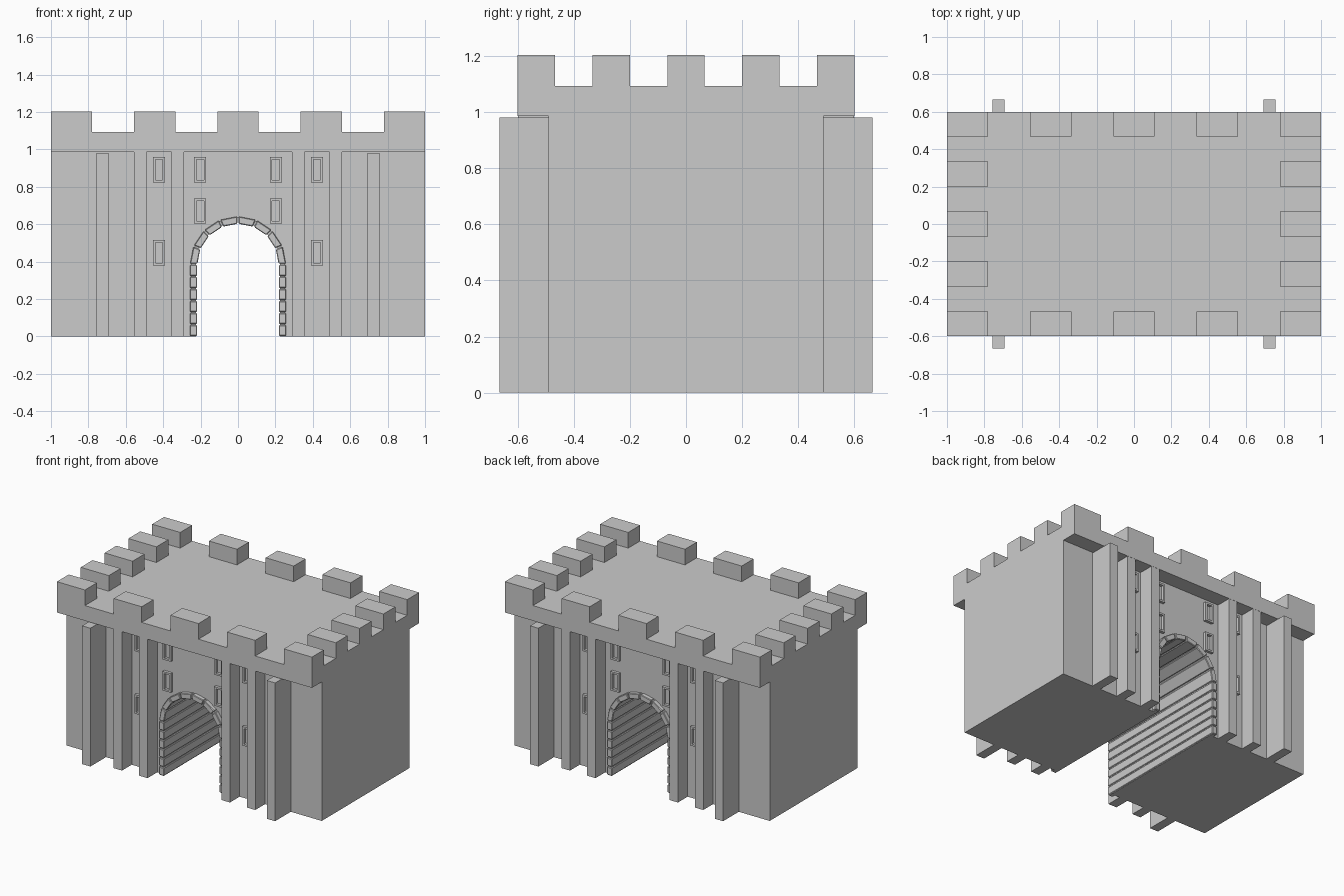
import bpy, bmesh
from math import sin, cos, pi
from mathutils import Vector

if "Cube" in bpy.data.objects:
    bpy.data.objects.remove(bpy.data.objects["Cube"])

WALL = 0.49      # half depth of the recessed wall
FRONT = 0.60     # half depth of the parapet
TOP = 0.985      # underside of the parapet
SPRING = 0.385   # height where the arch starts


def finish(name, bm):
    bmesh.ops.recalc_face_normals(bm, faces=bm.faces)
    mesh = bpy.data.meshes.new(name)
    bm.to_mesh(mesh)
    bm.free()
    obj = bpy.data.objects.new(name, mesh)
    bpy.context.collection.objects.link(obj)
    return obj


def add_box(bm, x0, x1, y0, y1, z0, z1):
    vs = bmesh.ops.create_cube(bm, size=1)["verts"]
    for v in vs:
        v.co = Vector(((x0 + x1) / 2 + v.co.x * (x1 - x0),
                       (y0 + y1) / 2 + v.co.y * (y1 - y0),
                       (z0 + z1) / 2 + v.co.z * (z1 - z0)))


def add_prism(bm, profile, y0, y1):
    face = bm.faces.new([bm.verts.new((x, y0, z)) for x, z in profile])
    ext = bmesh.ops.extrude_face_region(bm, geom=[face])["geom"]
    for v in ext:
        if isinstance(v, bmesh.types.BMVert):
            v.co.y = y1


def add_mirrored(bm, x0, x1, y0, y1, z0, z1):
    # same box in all four quadrants
    for sx in (-1, 1):
        for sy in (-1, 1):
            xs, ys = sorted((sx * x0, sx * x1)), sorted((sy * y0, sy * y1))
            add_box(bm, *xs, *ys, z0, z1)


def arch_line(r, legs=1):
    # right foot, up, round in eight segments, down to the left foot
    leg = [(r, SPRING * i / legs) for i in range(legs)]
    arc = [(r * cos(pi * i / 8), SPRING + r * sin(pi * i / 8)) for i in range(9)]
    return leg + arc + [(-x, z) for x, z in reversed(leg)]


# Main block with the arched passage
bm = bmesh.new()
add_prism(bm, [(-1, 0), (-1, TOP), (1, TOP), (1, 0)] + arch_line(0.228), -WALL, WALL)
finish("gatehouse_walls", bm)

# Arch stones running through the passage as long courses
bm = bmesh.new()
inner, outer = arch_line(0.218, 6), arch_line(0.257, 6)
for i in range(len(inner) - 1):
    a, b, c, d = (Vector(p) for p in (inner[i], inner[i + 1], outer[i + 1], outer[i]))
    t = 0.05
    quad = [a.lerp(b, t), b.lerp(a, t), c.lerp(d, t), d.lerp(c, t)]
    add_prism(bm, [tuple(p) for p in quad], -0.52, 0.52)
stones = finish("arch_stones", bm)
bev = stones.modifiers.new("worn_edges", "BEVEL")
bev.width = 0.004
bev.segments = 1

# Backing ring behind the stone joints
bm = bmesh.new()
add_prism(bm, arch_line(0.251) + arch_line(0.224)[::-1], -0.512, 0.512)
finish("arch_ring", bm)

# Flat pilasters and deeper buttresses
bm = bmesh.new()
add_mirrored(bm, 0.29, 0.356, WALL - 0.01, FRONT - 0.001, 0, TOP)
add_mirrored(bm, 0.49, 0.555, WALL - 0.01, FRONT - 0.001, 0, TOP)
finish("pilasters", bm)
bm = bmesh.new()
add_mirrored(bm, 0.692, 0.757, WALL - 0.01, 0.665, 0, 0.98)
finish("buttresses", bm)

# Window frames
bm = bmesh.new()
for x0, z0 in ((0.39, 0.823), (0.39, 0.38), (0.17, 0.823), (0.17, 0.603)):
    x1, z1, w = x0 + 0.065, z0 + 0.135, 0.013
    y0, y1 = WALL - 0.005, WALL + 0.02
    add_mirrored(bm, x0, x0 + w, y0, y1, z0, z1)
    add_mirrored(bm, x1 - w, x1, y0, y1, z0, z1)
    add_mirrored(bm, x0 + w, x1 - w, y0, y1, z0, z0 + w)
    add_mirrored(bm, x0 + w, x1 - w, y0, y1, z1 - w, z1)
finish("window_frames", bm)

# Overhanging roof slab
bm = bmesh.new()
add_box(bm, -1, 1, -FRONT, FRONT, TOP, 1.092)
finish("roof_slab", bm)

# Merlons: five along every side, corners shared
bm = bmesh.new()
for i in range(5):
    for j in range(5):
        if i in (0, 4) or j in (0, 4):
            x, y = -0.89 + 0.445 * i, -0.5335 + 0.26675 * j
            add_box(bm, x - 0.11, x + 0.11, y - 0.0665, y + 0.0665, 1.092, 1.203)
finish("merlons", bm)
